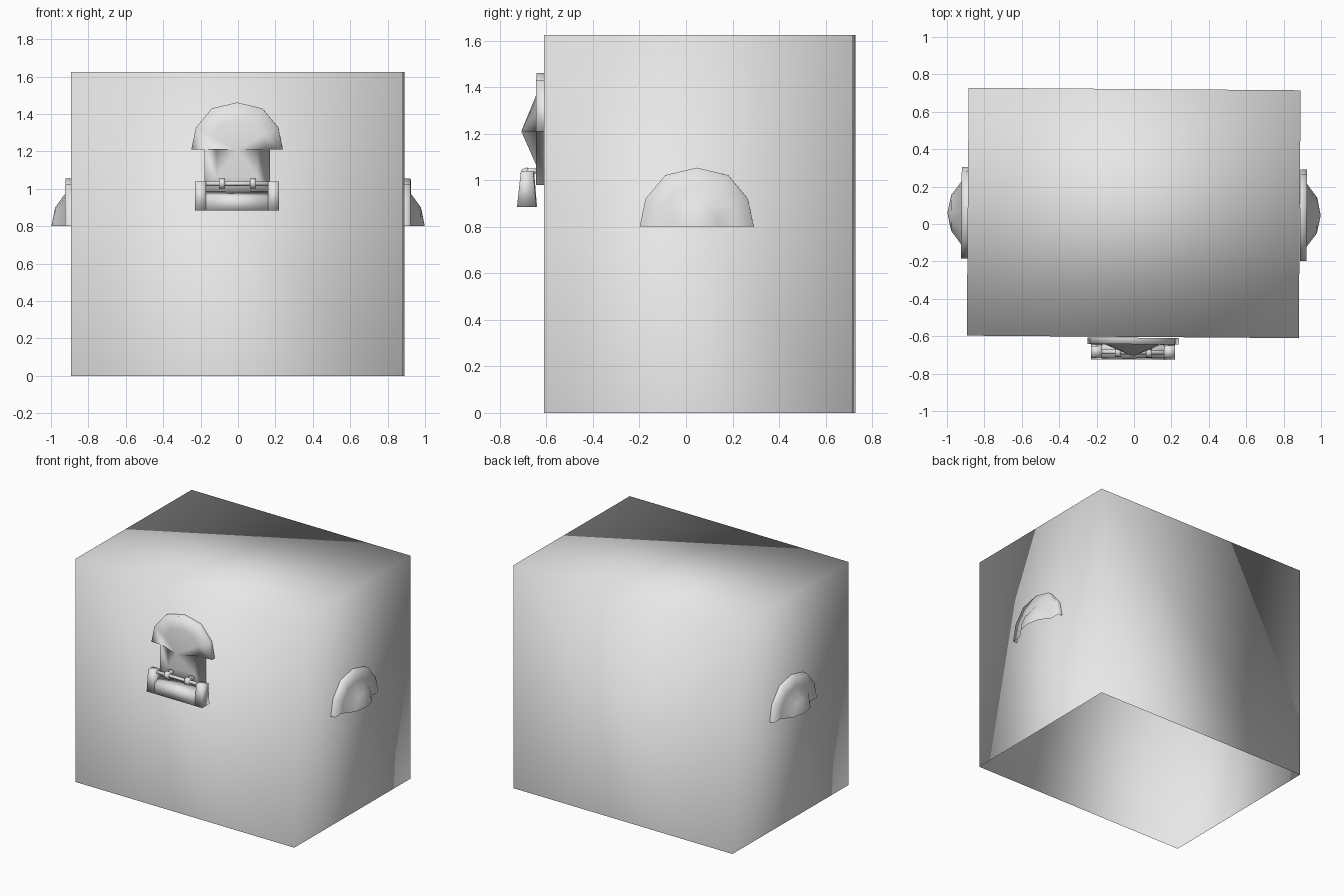
import bpy, bmesh, math
from mathutils import Matrix, Vector

if "Cube" in bpy.data.objects:
    bpy.data.objects.remove(bpy.data.objects["Cube"], do_unlink=True)

grey = bpy.data.materials.new("light_grey")
grey.use_nodes = True
colour = (0.8, 0.8, 0.8, 1)
grey.diffuse_color = colour
grey.node_tree.nodes["Principled BSDF"].inputs["Base Color"].default_value = colour

TURN = Matrix.Rotation(-0.0075, 4, "Z")  # whole chest sits slightly turned


def finish(name, bm):
    """Turn the bmesh into a smooth shaded grey object."""
    bm.transform(TURN)
    for f in bm.faces:
        f.smooth = True
    mesh = bpy.data.meshes.new(name)
    bm.to_mesh(mesh)
    bm.free()
    mesh.materials.append(grey)
    obj = bpy.data.objects.new(name, mesh)
    bpy.context.collection.objects.link(obj)
    return obj


def add_box(bm, size, centre):
    m = Matrix.Translation(centre) @ Matrix.Diagonal((*size, 1))
    return bmesh.ops.create_cube(bm, size=1, matrix=m)["verts"]


def add_rod(bm, radius, length, sides, centre):
    m = Matrix.Translation(centre) @ Matrix.Rotation(math.pi / 2, 4, "Y")
    bmesh.ops.create_cone(bm, cap_ends=True, segments=sides, radius1=radius,
                          radius2=radius, depth=length, matrix=m)


def add_extrusion(bm, profile, x0, x1):
    """Extrude a (y, z) profile along x."""
    face = bm.faces.new([bm.verts.new((x0, y, z)) for y, z in profile])
    new = bmesh.ops.extrude_face_region(bm, geom=[face])["geom"]
    moved = [v for v in new if isinstance(v, bmesh.types.BMVert)]
    bmesh.ops.translate(bm, verts=moved, vec=(x1 - x0, 0, 0))


def domed_plate(name, outline, rings, tip, place, closed):
    """Loft scaled copies of an outline (across, up) outwards to a tip."""
    bm = bmesh.new()
    loops = [[bm.verts.new(place(a * s, b * s, d)) for a, b in outline]
             for s, d in rings]
    apex = bm.verts.new(place(0, 0, tip))
    n = len(outline)
    for i in range(n if closed else n - 1):
        j = (i + 1) % n
        for low, high in zip(loops, loops[1:]):
            bm.faces.new((low[i], low[j], high[j], high[i]))
        bm.faces.new((loops[-1][i], loops[-1][j], apex))
    bmesh.ops.recalc_face_normals(bm, faces=bm.faces)
    outward = Vector(place(0, 0, 1)) - Vector(place(0, 0, 0))
    if sum(f.normal.dot(outward) * f.calc_area() for f in bm.faces) < 0:
        bmesh.ops.reverse_faces(bm, faces=bm.faces)
    return finish(name, bm)


# Chest body, open underneath
bm = bmesh.new()
add_box(bm, (1.775, 1.325, 1.625), (-0.002, 0.059, 0.8125))
bmesh.ops.delete(bm, geom=[f for f in bm.faces if f.normal.z < -0.5],
                 context="FACES_ONLY")
finish("chest_body", bm)

# Half-round arch shared by the handles and the latch
half = [(0.245, 0), (0.22, 0.118), (0.135, 0.22)]
arch = half + [(0, 0.252)] + [(-a, b) for a, b in reversed(half)]

# Hollow scoop handles on both sides
for name, side in (("left_handle", 1), ("right_handle", -1)):
    domed_plate(name, arch, [(1, 0), (1, 0.035), (0.69, 0.035), (0.39, 0.09)], 0.11,
                lambda a, b, d, s=side: (s * (0.888 + d), 0.053 + a, 0.802 + b),
                False)

# Latch plate with a raised point
tongue = [(-0.175, 0), (-0.175, -0.23), (0.175, -0.23), (0.175, 0)]
domed_plate("latch_plate", arch + tongue, [(1, 0), (1, 0.035), (0.63, 0.035)], 0.1,
            lambda a, b, d: (a, -0.608 - d, 1.21 + b), True)

# Hasp bracket: two end blocks and a lower sloped middle
bm = bmesh.new()
end = [(-0.725, 0.885), (-0.642, 0.885), (-0.655, 1.04), (-0.708, 1.04)]
for side in (-1, 1):
    add_extrusion(bm, end, side * 0.165, side * 0.225)
middle = [(-0.725, 0.885), (-0.642, 0.885), (-0.65, 0.985), (-0.715, 0.96)]
add_extrusion(bm, middle, -0.165, 0.165)
bmesh.ops.recalc_face_normals(bm, faces=bm.faces)
finish("hasp_bracket", bm)

# Hinge pin
bm = bmesh.new()
add_rod(bm, 0.012, 0.34, 8, (0, -0.685, 1.028))
finish("hinge_pin", bm)

# Knuckles joining the pin to the latch plate
for name, x in (("right_knuckle", -0.08), ("left_knuckle", 0.085)):
    bm = bmesh.new()
    add_rod(bm, 0.027, 0.032, 8, (x, -0.685, 1.028))
    add_box(bm, (0.032, 0.045, 0.02), (x, -0.66, 1.04))
    finish(name, bm)
